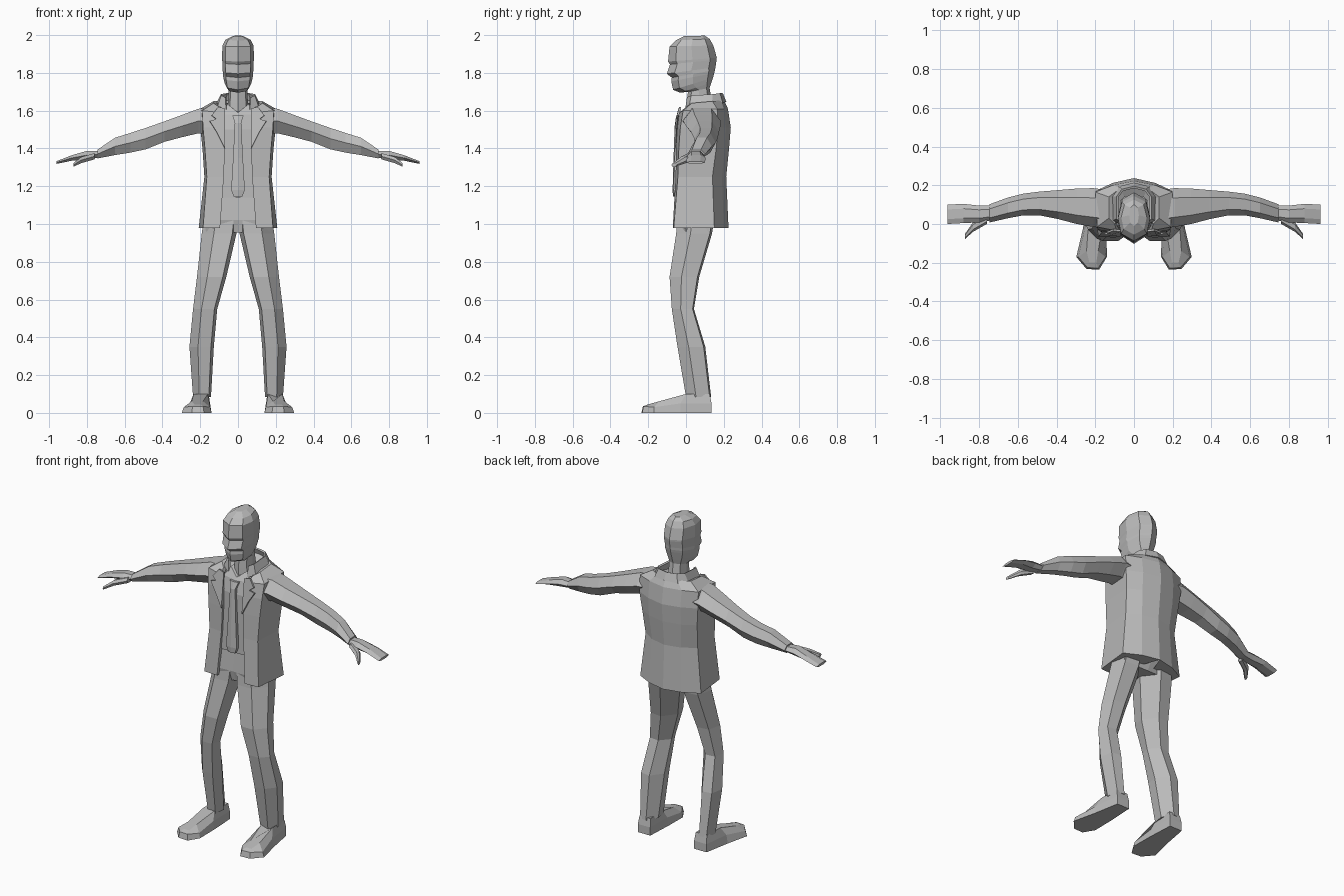
import bpy, bmesh

grey = bpy.data.materials.new("plain_grey")
grey.diffuse_color = (0.5, 0.5, 0.5, 1)


def loft(name, rings, closed=True, caps=(True, True), mirror=True, solid=0):
    """Skin a list of equal-length point rings; optionally mirror across x = 0."""
    bm = bmesh.new()
    vs = [[bm.verts.new(p) for p in r] for r in rings]
    n = len(rings[0])
    for a, b in zip(vs, vs[1:]):
        for i in range(n if closed else n - 1):
            j = (i + 1) % n
            bm.faces.new((a[i], a[j], b[j], b[i]))
    if caps[0]:
        bm.faces.new(vs[0])
    if caps[1] and len(vs) > 1:
        bm.faces.new(vs[-1])
    if mirror:
        geom = bm.verts[:] + bm.edges[:] + bm.faces[:]
        dup = bmesh.ops.duplicate(bm, geom=geom)["geom"]
        for v in dup:
            if isinstance(v, bmesh.types.BMVert):
                v.co.x *= -1
        bmesh.ops.remove_doubles(bm, verts=bm.verts, dist=0.0005)
    bmesh.ops.recalc_face_normals(bm, faces=bm.faces)
    me = bpy.data.meshes.new(name)
    bm.to_mesh(me)
    bm.free()
    me.materials.append(grey)
    ob = bpy.data.objects.new(name, me)
    bpy.context.collection.objects.link(ob)
    if solid:
        m = ob.modifiers.new("thickness", 'SOLIDIFY')
        m.thickness = solid
        m.offset = 0
    return ob


def flat(z, pts):
    return [(x, y, z) for x, y in pts]


# head and neck: half rings, front and back heights differ
def head_ring(yf, zf, yb, zb, w):
    out = []
    for t, k in ((0, 0), (0.16, 0.8), (0.5, 1), (0.86, 0.75), (1, 0)):
        out.append((w * k, yf + (yb - yf) * t, zf + (zb - zf) * t))
    return out


loft("head", [head_ring(*r) for r in (
    (0.0, 1.54, 0.15, 1.58, 0.065),
    (0.005, 1.64, 0.135, 1.66, 0.052),
    (0.01, 1.70, 0.125, 1.72, 0.05),
    (-0.03, 1.695, 0.135, 1.75, 0.06),
    (-0.068, 1.71, 0.143, 1.775, 0.07),
    (-0.078, 1.755, 0.15, 1.80, 0.078),
    (-0.075, 1.775, 0.153, 1.815, 0.08),
    (-0.102, 1.795, 0.156, 1.83, 0.081),
    (-0.085, 1.845, 0.162, 1.87, 0.083),
    (-0.095, 1.86, 0.163, 1.88, 0.084),
    (-0.087, 1.94, 0.145, 1.945, 0.083),
    (-0.055, 1.972, 0.125, 1.98, 0.066),
    (-0.01, 1.995, 0.10, 1.997, 0.025))], closed=False, caps=(False, True))

# jacket: half rings from the front edge return to the back centre
loft("jacket", [
    flat(0.98, [(0.095, -0.03), (0.095, -0.07), (0.185, -0.065), (0.208, 0.15), (0.11, 0.2), (0, 0.225)]),
    flat(1.25, [(0.075, -0.02), (0.075, -0.055), (0.165, -0.043), (0.178, 0.14), (0.1, 0.19), (0, 0.213)]),
    flat(1.40, [(0.07, -0.02), (0.07, -0.052), (0.175, -0.038), (0.188, 0.16), (0.11, 0.205), (0, 0.228)]),
    flat(1.51, [(0.07, -0.01), (0.07, -0.05), (0.185, -0.03), (0.2, 0.17), (0.11, 0.212), (0, 0.237)]),
    [(0.09, 0.0, 1.59), (0.09, -0.035, 1.59), (0.19, -0.015, 1.60), (0.2, 0.165, 1.61), (0.11, 0.2, 1.61), (0, 0.222, 1.61)],
    [(0.09, 0.02, 1.62), (0.1, 0.0, 1.62), (0.13, 0.03, 1.64), (0.13, 0.14, 1.65), (0.07, 0.185, 1.655), (0, 0.2, 1.66)],
    [(0.05, 0.04, 1.61), (0.06, 0.04, 1.61), (0.07, 0.05, 1.61), (0.07, 0.12, 1.63), (0.05, 0.14, 1.63), (0, 0.15, 1.63)],
], closed=False, caps=(True, False))

# raised collar band around the neck
loft("collar", [
    [(0.06, 0.0, 1.60), (0.105, 0.02, 1.62), (0.11, 0.14, 1.635), (0.075, 0.19, 1.64), (0, 0.208, 1.645)],
    [(0.065, 0.01, 1.67), (0.085, 0.03, 1.678), (0.085, 0.14, 1.685), (0.06, 0.175, 1.69), (0, 0.19, 1.69)],
], closed=False, caps=(False, False), solid=0.012)

# lapels: notched flaps on the chest
loft("lapels", [[(0.07, -0.06, 1.40), (0.115, -0.056, 1.49), (0.15, -0.05, 1.545),
                 (0.115, -0.05, 1.555), (0.14, -0.043, 1.575), (0.105, -0.03, 1.62),
                 (0.07, -0.035, 1.61)]], closed=False, solid=0.01)

# shirt
loft("shirt", [
    flat(1.14, [(0, -0.045), (0.11, -0.045), (0.14, 0.05), (0, 0.10)]),
    flat(1.50, [(0, -0.042), (0.11, -0.035), (0.14, 0.05), (0, 0.12)]),
    flat(1.58, [(0, -0.03), (0.09, -0.01), (0.1, 0.08), (0, 0.14)]),
    [(0, -0.012, 1.59), (0.055, 0.01, 1.635), (0.06, 0.08, 1.64), (0, 0.14, 1.64)],
], closed=False)

# tie: knot, blade and pointed tip
loft("tie", [flat(z, [(-w, y), (0, y - 0.006), (w, y), (w, y + 0.02), (-w, y + 0.02)]) for z, w, y in (
    (1.575, 0.03, -0.038), (1.535, 0.017, -0.053), (1.35, 0.026, -0.06),
    (1.18, 0.036, -0.065), (1.145, 0.022, -0.063))], mirror=False)

# trousers: hips, then legs
loft("hips", [
    flat(1.16, [(0, -0.035), (0.1, -0.035), (0.15, 0.0), (0.15, 0.13), (0, 0.16)]),
    flat(1.02, [(0, -0.045), (0.12, -0.05), (0.175, 0.0), (0.175, 0.13), (0, 0.16)]),
    flat(0.955, [(0, -0.02), (0.09, -0.045), (0.17, 0.0), (0.17, 0.12), (0, 0.12)]),
], closed=False)


def leg_ring(z, xi, xo, yf, yb):
    w, d = xo - xi, yb - yf
    pts = [(xi + 0.12 * w, yf), (xi + 0.65 * w, yf), (xo, yf + 0.4 * d),
           (xi + 0.88 * w, yb - 0.06 * d), (xi + 0.4 * w, yb), (xi, yf + 0.5 * d)]
    return flat(z, pts)


loft("legs", [leg_ring(*r) for r in (
    (1.03, 0.0, 0.18, -0.045, 0.15), (0.95, 0.008, 0.192, -0.052, 0.138),
    (0.72, 0.062, 0.217, -0.087, 0.07), (0.55, 0.11, 0.238, -0.075, 0.042),
    (0.35, 0.128, 0.257, -0.045, 0.102), (0.085, 0.143, 0.238, 0.0, 0.133))])

# shoes: sole outline, mid height and upper
loft("shoes", [
    flat(0, [(0.15, 0.135), (0.235, 0.135), (0.265, -0.03), (0.298, -0.17), (0.245, -0.232),
             (0.18, -0.236), (0.14, -0.17), (0.142, -0.03)]),
    [(0.15, 0.135, 0.05), (0.235, 0.135, 0.05), (0.255, -0.03, 0.05), (0.287, -0.17, 0.03),
     (0.24, -0.225, 0.035), (0.185, -0.228, 0.035), (0.147, -0.17, 0.03), (0.148, -0.03, 0.05)],
    [(0.155, 0.125, 0.1), (0.23, 0.125, 0.1), (0.235, 0.0, 0.1), (0.245, -0.14, 0.062),
     (0.23, -0.2, 0.045), (0.195, -0.2, 0.045), (0.185, -0.14, 0.062), (0.16, 0.0, 0.1)],
])


# arms, hands and thumbs: six-sided rings running outward along x
def arm_ring(x, y0, y1, z0, z1):
    c, zm = 0.25 * (y1 - y0), (z0 + z1) / 2
    return [(x, y0, zm), (x, y0 + c, z1), (x, y1 - c, z1),
            (x, y1, zm), (x, y1 - c, z0), (x, y0 + c, z0)]


for name, rings in {
    "sleeves": ((0.17, -0.02, 0.18, 1.48, 1.612), (0.21, -0.015, 0.185, 1.48, 1.61),
                (0.295, 0.0, 0.183, 1.46, 1.578), (0.39, 0.025, 0.175, 1.435, 1.543),
                (0.49, 0.045, 0.167, 1.395, 1.508), (0.57, 0.045, 0.157, 1.378, 1.482),
                (0.65, 0.03, 0.137, 1.365, 1.457), (0.745, 0.008, 0.102, 1.347, 1.393)),
    "hands": ((0.73, 0.02, 0.095, 1.352, 1.385), (0.80, 0.008, 0.095, 1.342, 1.387),
              (0.88, 0.005, 0.104, 1.335, 1.364), (0.962, 0.0, 0.1, 1.318, 1.332)),
    "thumbs": ((0.76, 0.0, 0.05, 1.342, 1.375), (0.83, -0.04, 0.01, 1.322, 1.355),
               (0.872, -0.077, -0.05, 1.303, 1.322)),
}.items():
    loft(name, [arm_ring(*r) for r in rings])
